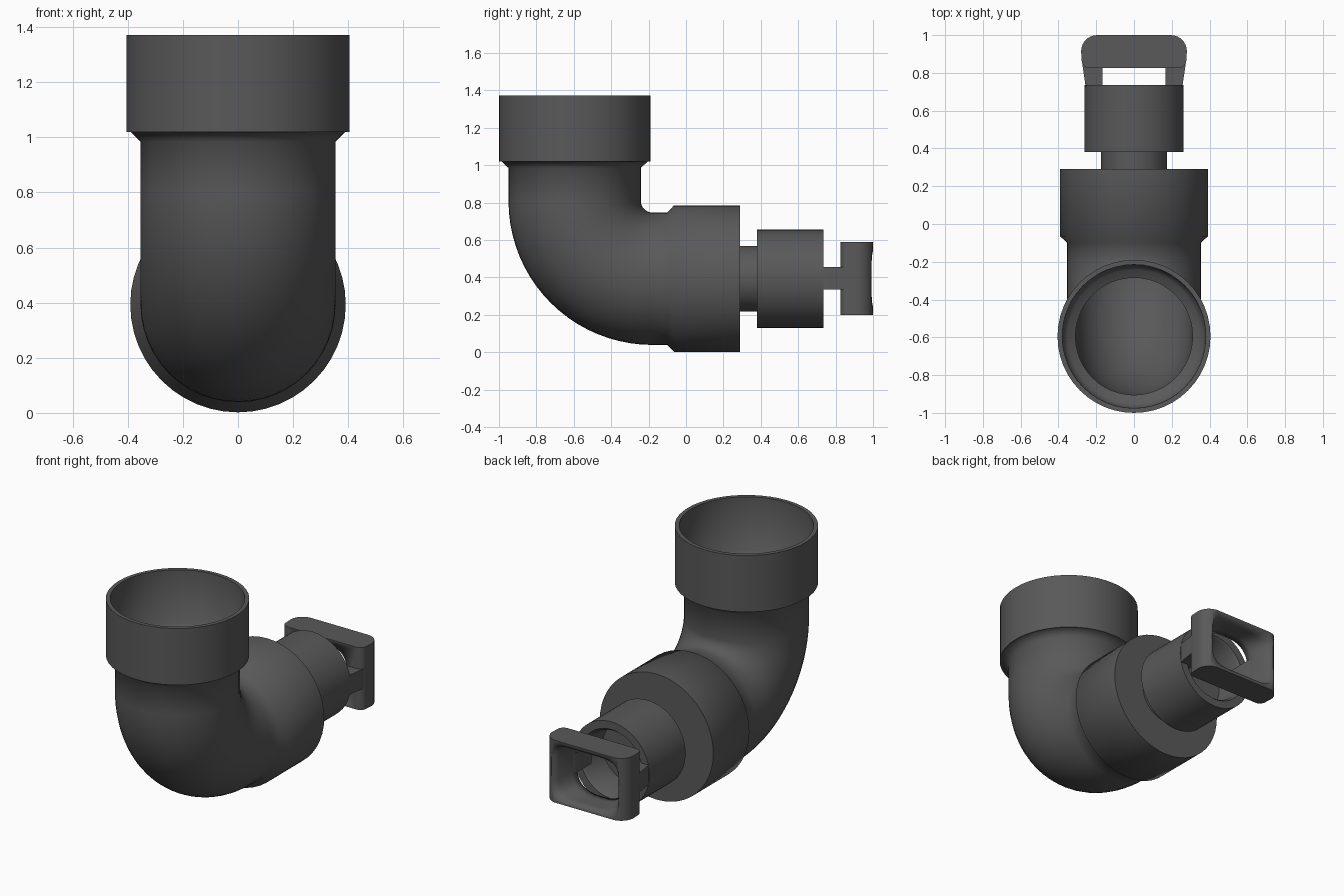
import bpy, bmesh, math
from mathutils import Vector

if "Cube" in bpy.data.objects:
    bpy.data.objects.remove(bpy.data.objects["Cube"])

SEG = 48
AX_Y, AX_Z = -0.595, 0.393      # vertical pipe axis (y) and horizontal pipe axis (z)

dark = bpy.data.materials.new("dark_grey")
dark.diffuse_color = (0.1, 0.1, 0.1, 1)
dark.use_nodes = True
dark.node_tree.nodes["Principled BSDF"].inputs["Base Color"].default_value = dark.diffuse_color


def finish(name, bm, angle):
    bmesh.ops.recalc_face_normals(bm, faces=bm.faces)
    me = bpy.data.meshes.new(name)
    bm.to_mesh(me)
    bm.free()
    me.materials.append(dark)
    ob = bpy.data.objects.new(name, me)
    bpy.context.collection.objects.link(ob)
    bpy.ops.object.select_all(action='DESELECT')
    ob.select_set(True)
    bpy.context.view_layer.objects.active = ob
    bpy.ops.object.shade_smooth_by_angle(angle=math.radians(angle))
    return ob


def loft(name, rings, cap_start=True, cap_end=True, angle=50):
    """Skin a list of point rings."""
    bm = bmesh.new()
    rows = [[bm.verts.new(p) for p in r] for r in rings]
    n = len(rows[0])
    for a, b in zip(rows, rows[1:]):
        for i in range(n):
            j = (i + 1) % n
            bm.faces.new((a[i], a[j], b[j], b[i]))
    if cap_start:
        bm.faces.new(rows[0])
    if cap_end:
        bm.faces.new(rows[-1])
    bmesh.ops.remove_doubles(bm, verts=bm.verts, dist=1e-5)
    return finish(name, bm, angle)


def ring(y, z, r, t):
    """Circle in the plane turned t from horizontal (0) to upright (pi/2)."""
    v = Vector((0, -math.cos(t), -math.sin(t)))
    return [Vector((0, y, z)) + r * (math.cos(a) * Vector((1, 0, 0)) + math.sin(a) * v)
            for a in (2 * math.pi * i / SEG for i in range(SEG))]


def up(z, r):
    return ring(AX_Y, z, r, 0)


def back(y, r):
    return ring(y, AX_Z, r, math.pi / 2)


def bend(r, steps=20):
    out = []
    for i in range(steps + 1):
        t = math.pi / 2 * i / steps
        out.append(ring(-0.18 - 0.415 * math.cos(t), 0.808 - 0.415 * math.sin(t), r, t))
    return out


def prism(name, profile, z0, z1):
    return loft(name, [[Vector((x, y, z)) for x, y in profile] for z in (z0, z1)])


# elbow pipe with sockets: outer skin, then back through the inside
outer = [up(1.372, 0.405), up(1.02, 0.405), up(1.02, 0.39), up(0.985, 0.354)]
outer += bend(0.354)
outer += [back(-0.10, 0.354), back(-0.065, 0.391), back(0.29, 0.391)]
inner = [back(0.26, 0.31)] + bend(0.31)[::-1]
inner += [up(1.0, 0.31), up(1.02, 0.352), up(1.04, 0.375), up(1.372, 0.38)]
loft("elbow_pipe", outer + [back(0.29, 0.17), back(0.26, 0.17)] + inner + [outer[0]],
     False, False)

# narrow neck and hollow cup
loft("neck", [back(0.24, 0.175), back(0.40, 0.175)])
loft("cup", [back(0.38, 0.1), back(0.38, 0.263), back(0.735, 0.263), back(0.735, 0.215),
             back(0.715, 0.20), back(0.55, 0.19)])

# square end frame: rounded plan profile, pierced by a flaring opening
plan = []
for cx, cy, r, a0 in ((0.195, 0.915, 0.085, 0), (-0.195, 0.915, 0.085, 90),
                      (-0.237, 0.866, 0.04, 180), (0.237, 0.866, 0.04, 270)):
    for i in range(9):
        a = math.radians(a0 + 90 * i / 8)
        plan.append((cx + r * math.cos(a), cy + r * math.sin(a)))
frame = prism("end_frame", plan, 0.20, 0.588)


def squircle(y, hx, hz, power):
    pts = []
    for i in range(SEG):
        a = 2 * math.pi * i / SEG
        c, s = math.cos(a), math.sin(a)
        pts.append(Vector((hx * math.copysign(abs(c) ** power, c), y,
                           AX_Z + hz * math.copysign(abs(s) ** power, s))))
    return pts


cutter = loft("frame_cutter", [squircle(0.78, 0.17, 0.165, 0.8), squircle(0.87, 0.18, 0.168, 0.7),
                               squircle(0.95, 0.21, 0.17, 0.5), squircle(1.03, 0.25, 0.175, 0.35)])
cutter.hide_render = True
mod = frame.modifiers.new("opening", 'BOOLEAN')
mod.operation = 'DIFFERENCE'
mod.object = cutter
mod.solver = 'EXACT'
bpy.context.view_layer.objects.active = frame
bpy.ops.object.modifier_apply(modifier=mod.name)
bpy.data.objects.remove(cutter)

# arms joining cup and frame
for s, side in ((1, "right"), (-1, "left")):
    prism("arm_" + side, [(s * 0.168, 0.69), (s * 0.25, 0.69), (s * 0.258, 0.74),
                          (s * 0.274, 0.85), (s * 0.272, 0.88), (s * 0.19, 0.88),
                          (s * 0.168, 0.84)], 0.334, 0.455)
